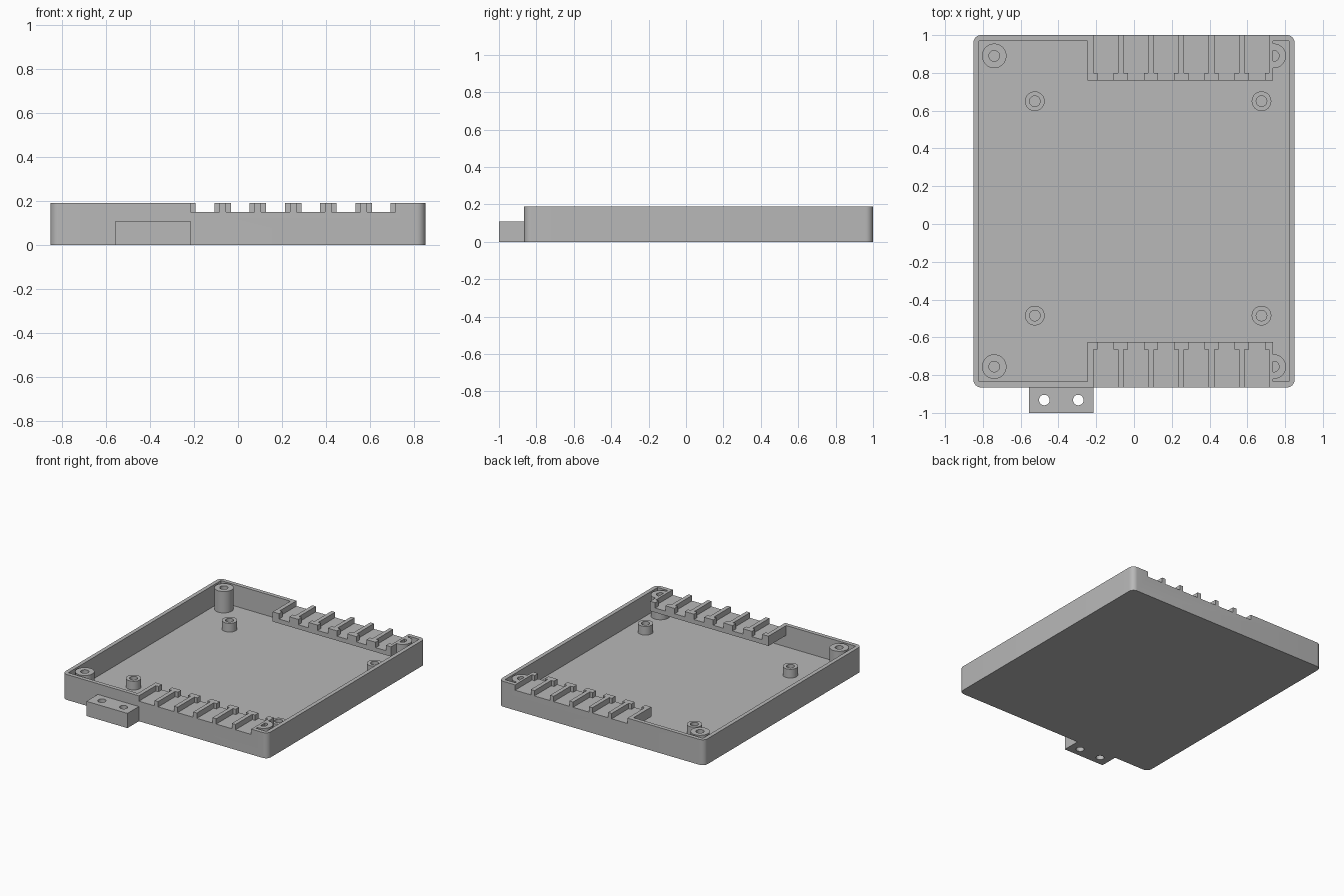
import bpy
import bmesh
from math import pi
from mathutils import Matrix, Vector

if "Cube" in bpy.data.objects:
    bpy.data.objects.remove(bpy.data.objects["Cube"], do_unlink=True)

grey = bpy.data.materials.new("plain grey")
grey.use_nodes = True
COLOUR = (0.48, 0.48, 0.48, 1)
grey.diffuse_color = COLOUR
grey.node_tree.nodes["Principled BSDF"].inputs["Base Color"].default_value = COLOUR


def make_object(name, bm):
    mesh = bpy.data.meshes.new(name)
    bm.to_mesh(mesh)
    bm.free()
    mesh.materials.append(grey)
    obj = bpy.data.objects.new(name, mesh)
    bpy.context.collection.objects.link(obj)
    return obj


def box(name, low, high, corner=0):
    """Box between two points, with optional rounded upright edges."""
    low, high = Vector(low), Vector(high)
    bm = bmesh.new()
    bmesh.ops.create_cube(bm, size=1, matrix=Matrix.Translation((low + high) / 2)
                          @ Matrix.Diagonal((*(high - low), 1)))
    if corner:
        upright = [e for e in bm.edges
                   if abs(e.verts[0].co.z - e.verts[1].co.z) > 0.01]
        bmesh.ops.bevel(bm, geom=upright, offset=corner, segments=8,
                        profile=0.5, affect='EDGES')
    return make_object(name, bm)


def cylinder(name, x, y, radius, bottom, top):
    bm = bmesh.new()
    bmesh.ops.create_cone(bm, cap_ends=True, segments=40, radius1=radius,
                          radius2=radius, depth=top - bottom,
                          matrix=Matrix.Translation((x, y, (bottom + top) / 2)))
    return make_object(name, bm)


def combine(target, tool, operation):
    """Apply a boolean to the target and remove the tool."""
    tool.hide_render = True
    mod = target.modifiers.new("cut", 'BOOLEAN')
    mod.operation, mod.solver, mod.object = operation, 'EXACT', tool
    bpy.context.view_layer.objects.active = target
    bpy.ops.object.modifier_apply(modifier=mod.name)
    bpy.data.objects.remove(tool, do_unlink=True)


# Main dimensions
WIDE, FRONT, BACK, TOP = 0.85, -0.865, 1.0, 0.19
WALL, FLOOR, HOLE = 0.03, 0.03, 0.028
SHELF_LOW, SLOT_LOW = 0.117, 0.15

# Open tray
case = box("case", (-WIDE, FRONT, 0), (WIDE, BACK, TOP), 0.04)
combine(case, box("cavity", (-WIDE + WALL, FRONT + WALL, FLOOR),
                  (WIDE - WALL, BACK - WALL, 0.3)), 'DIFFERENCE')

# Corner screw posts
for x in (-0.74, 0.74):
    for y in (-0.755, 0.89):
        combine(case, cylinder("post", x, y, 0.065, 0.01, TOP), 'UNION')
        combine(case, cylinder("hole", x, y, HOLE, FLOOR, 0.3), 'DIFFERENCE')

# Raised shelves along front and back, slotted to leave T-shaped ribs
for edge, inward in ((FRONT, 1), (BACK, -1)):
    def span(a, b):
        return sorted((edge + inward * a, edge + inward * b))

    y0, y1 = span(0.015, 0.24)
    combine(case, box("shelf", (-0.245, y0, SHELF_LOW), (0.735, y1, TOP)), 'UNION')
    for i in range(6):
        x = -0.15 + 0.16 * i
        for half, reach in ((0.065, 0.2), (0.0425, 0.3)):
            y0, y1 = span(-0.05, reach)
            combine(case, box("slot", (x - half, y0, SLOT_LOW),
                              (x + half, y1, 0.3)), 'DIFFERENCE')

# Circuit board standoffs
parts = [case]
for x, side in ((-0.525, "left"), (0.675, "right")):
    for y, end in ((-0.485, "front"), (0.65, "back")):
        post = cylinder(f"standoff_{end}_{side}", x, y, 0.052, FLOOR - 0.01, 0.095)
        combine(post, cylinder("hole", x, y, HOLE, FLOOR, 0.3), 'DIFFERENCE')
        parts.append(post)

# Mounting tab with two through holes
tab = box("mounting_tab", (-0.555, -1.0, 0), (-0.215, FRONT, 0.11))
for x in (-0.475, -0.295):
    combine(tab, cylinder("hole", x, -0.932, HOLE, -0.1, 0.2), 'DIFFERENCE')
parts.append(tab)

# Smooth round walls, keep sharp edges
bpy.ops.object.select_all(action='DESELECT')
for part in parts:
    part.select_set(True)
bpy.context.view_layer.objects.active = case
bpy.ops.object.shade_smooth_by_angle(angle=pi / 6)
